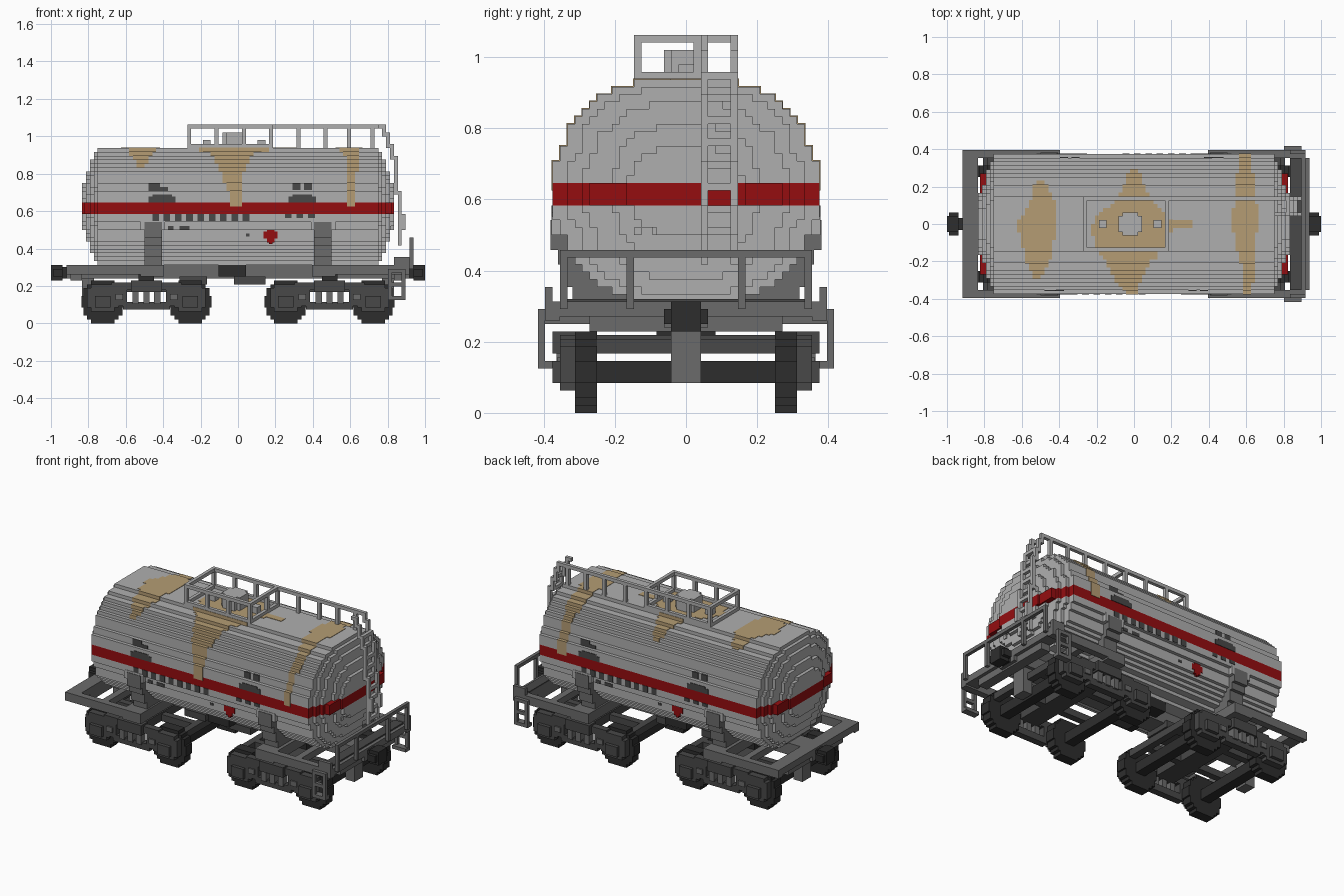
import bpy, bmesh

cube = bpy.data.objects.get("Cube")
if cube:
    bpy.data.objects.remove(cube, do_unlink=True)

V = 1 / 48  # one block; all coordinates below are in blocks


def material(name, r, g, b):
    m = bpy.data.materials.new(name)
    m.use_nodes = True
    m.diffuse_color = (r, g, b, 1)
    m.node_tree.nodes["Principled BSDF"].inputs["Base Color"].default_value = (r, g, b, 1)
    return m


LIGHT = material("light_grey", .43, .43, .43)
RED = material("stripe_red", .30, .004, .005)
RUST = material("rust_tan", .46, .335, .175)
MID = material("frame_grey", .148, .148, .148)
DARK = material("dark_grey", .065, .065, .065)
BLACK = material("soft_black", .027, .027, .027)


def build(name, boxes, *mats):
    """Make one object from (x0, x1, y0, y1, z0, z1[, material index]) blocks."""
    bm = bmesh.new()
    for b in boxes:
        x0, x1, y0, y1, z0, z1 = b[:6]
        x0, x1 = sorted((x0, x1))
        y0, y1 = sorted((y0, y1))
        if x1 - x0 < 1e-4 or y1 - y0 < 1e-4:
            continue
        vs = [bm.verts.new((x * V, y * V, z * V)) for x in (x0, x1) for y in (y0, y1) for z in (z0, z1)]
        for f in ((0, 1, 3, 2), (4, 6, 7, 5), (0, 4, 5, 1), (2, 3, 7, 6), (0, 2, 6, 4), (1, 5, 7, 3)):
            bm.faces.new([vs[i] for i in f]).material_index = b[6] if len(b) > 6 else 0
    me = bpy.data.meshes.new(name)
    bm.to_mesh(me)
    bm.free()
    for m in mats:
        me.materials.append(m)
    ob = bpy.data.objects.new(name, me)
    bpy.context.collection.objects.link(ob)
    return ob


def both(boxes, flip_x=False):
    """Mirror blocks across y, and optionally across x too."""
    out = list(boxes) + [(b[0], b[1], -b[3], -b[2], *b[4:]) for b in boxes]
    return out + [(-b[1], -b[0], *b[2:]) for b in out] if flip_x else out


# Tank: stepped rows, with smaller layers reaching further out as domed ends
HALF = [18, 18, 18, 18, 17, 17, 16, 16, 16, 15, 14, 13, 12, 10, 7]
rows = []
for length, s in ((36, 1), (37, .9), (38, .77), (39, .58), (40, .42)):
    n = round(15 * s)
    for i in range(n):
        w = round(s * HALF[min(14, int((i + .5) / s))])
        for z in (30 + i, 29 - i):
            rows.append((-length, length, -w, w, z, z + 1, int(28 <= z <= 30)))
# The stripe runs the full width of the end
rows += [(-39.5, 39.5, -13, 13, 28, 31, 1)]
build("tank", rows, LIGHT, RED)


def top_of(j):
    """Height of the tank over block column j, counted from the middle."""
    return 30 + sum(1 for w in HALF if w > j)


def span(pts, y):
    for a, b in zip(pts, pts[1:]):
        if a[0] <= y <= b[0]:
            t = (y - a[0]) / (b[0] - a[0])
            return [round(a[k] + (b[k] - a[k]) * t) for k in (1, 2)]
    return 0, 0


# Rust patches: thin cover following the steps, outline given as (y, x0, x1)
PATCHES = [
    [(-14, -26, -24), (-8, -28, -21), (0, -30, -20), (5, -27, -20), (11, -25, -23)],
    [(-18, -1.6, .5), (-14, -5, 2), (-10, -7, 4), (-6, -10, 8), (-1, -11, 10), (2, -10, 9),
     (5, -5, 5), (9, -3, 3), (14, -1, 1)],
    [(-18, 28.5, 30), (-12, 28, 31), (-5, 26, 31), (1, 25, 32), (8, 26, 31), (18, 27, 30)],
]
e = .12
rust = []
for pts in PATCHES:
    for j in range(18):
        for s in (-1, 1):
            x0, x1 = span(pts, s * (j + .5))
            rust.append((x0, x1, s * j, s * (j + 1 + e), min(top_of(j + 1), top_of(j) - .1), top_of(j) + e))
rust.append((9, 15, -1, 1, 45, 45 + e))
build("rust_patches", rust, RUST)

# Painted side marks, turned half round for the far side: (x0, x1, z0, z1)
marks = [(-23, -20, 34, 36), (-21, -18, 34, 35), (-23, -16, 31, 32.5), (-22, -17, 32.5, 33),
         (13, 20, 31, 32.5), (14, 19, 32.5, 33), (14, 16, 34.2, 36), (17, 19, 34.2, 36),
         (-18, -16.5, 24, 25), (-15, -12.5, 24, 25), (2, 3, 22.3, 23)]
marks += [(x, x + 1.7, 26.2, 28) for x in [-22 + 2.9 * i for i in range(9)]]
marks += [(x, x + 1.7, 27, 28) for x in (12, 15, 18)]
diamond = [(6.6, 10.2, 21.8, 23.5), (7.4, 9.4, 20.8, 24.4), (8, 8.8, 20.3, 25)]


def side_marks(shapes):
    out = []
    for x0, x1, z0, z1 in shapes:
        k = int(abs((z0 + z1) / 2 - 30))
        w = HALF[k]
        for s in (-1, 1):
            out.append((-s * x0, -s * x1, s * (w - .5), s * (w + .15), z0, z1))
    return out


build("side_markings", side_marks(marks), DARK)
build("red_diamonds", side_marks(diamond), RED)
build("end_plates", [(38, 39.25, y, y + 1, z, z + 1) for y in (-7, -4.5) for z in (24, 26.5)], LIGHT)

# Filling dome and small valves on top
build("filling_dome", [(-4, 2, -2, 2, 45, 49), (-3, 1, -3, 3, 45, 49)], LIGHT)
build("top_valves", [(-9, -7, -1, 1, 45, 47), (5, 7, -1, 1, 45, 47)], LIGHT)

# Top railing: fenced platform plus one long handrail to the ladder
rail = [(-13, 9, -7, -6, 50, 51), (-13, 37, 6, 7, 50, 51)]
rail += [(x, x + 1, -7, 7, z, z + 1) for x in (-13, 8) for z in (45, 50)]
rail += [(-13, 9, y, y + 1, 45, 46) for y in (-7, 6)]
rail += [(x, x + 1, 6, 7, 44, 51) for x in (-13, -6, 1, 8, 15, 22, 28, 34)]
rail += [(x, x + 1, -7, -6, 44, 51) for x in (-13, -6, 1, 8)]
rail += [(8, 9, 1, 2, 45, 51)]
build("top_railing", rail, LIGHT)

# End ladder following the domed end
ladder = []
for x, z0, z1 in ((36, 50, 51), (37, 48, 51), (38, 45, 49), (39, 42, 46), (40, 33, 43), (41, 20, 34)):
    ladder += [(x, x + 1, y, y + 1, z0, z1) for y in (2, 6)]
for z in range(21, 46, 3):
    x = 41 if z < 33 else 40 if z < 42 else 39
    ladder.append((x, x + 1, 2, 7, z, z + 1))
ladder += [(42, 43, y, y + 1, 24, 28) for y in (2, 6)]
build("end_ladder", ladder, LIGHT)

# Cradles holding the tank
cradle = []
for z in range(15, 24):
    outer = 18 if z >= 22 else 17 if z >= 20 else 16 if z >= 17 else 15
    cradle.append((19.5, 24, min(HALF[29 - z] - 1, outer - 2), outer + .3, z, z + 1))
cradle.append((19.5, 24, 17, 18.3, 24, 26))
build("tank_cradles", both(cradle, True) + [(s * 19.5, s * 24, -15, 15, 15, 16) for s in (-1, 1)], MID)
build("cradle_straps", both([(18.7, 25, 16, 18.15, 24, 26.5)], True), LIGHT)

# Underframe: centre sill, side bars, end and cross beams
frame = [(-44, 44, -3, 3, 11.5, 15)]
frame += both([(20, 44, 17, 19, 12.5, 15)], True)
for s in (-1, 1):
    frame += [(s * 40, s * 44, -19, 19, 13, 15), (s * 40, s * 43, -13, 13, 11, 13),
              (s * 19, s * 25, -19, 19, 12, 15), (s * 31, s * 33, -17, 17, 13, 15),
              (s * 37, s * 40, -2, 2, 4, 12)]
build("underframe", frame, MID)
build("end_deck", [(40, 43, -17, 17, 15, 15.4)], DARK)
build("brake_gear", [(-15, -8, -4, 4, 10, 12), (-1, 7, -4, 4, 10, 12)], DARK)
build("brake_box", [(-5, 2, -7, 7, 12, 15)], BLACK)

# End platform railing and side steps
guard = [(44, 45, -17, 17, 21, 22)]
guard += both([(44, 45, 16, 17, 14, 22), (44, 45, 7, 8, 14, 22), (40, 44, 18, 19, 15, 17)])
guard += both([(x, x + 1, 19, 20, 6, 14) for x in (38.5, 42)])
guard += both([(38.5, 43, 18, 20, 6, 7), (38.5, 43, 19, 20, 9.5, 10.5), (38.5, 43, 18, 20, 13, 14)])
build("end_guard_and_steps", guard, MID)

# Couplers
coupler = []
for s in (-1, 1):
    coupler += [(s * 44, s * 46, -1.5, 1.5, 11.5, 14.5), (s * 45, s * 48, -2, 2, 11, 15),
                (s * 45, s * 47.5, -3, 3, 12, 14)]
build("couplers", coupler, BLACK)

# Two bogies, each with two stepped wheelsets
WHEEL = [3, 4, 5, 5, 5.5, 5.5, 5.5, 5, 5, 4, 3]
for label, c in (("left", 23.5), ("right", -23.5)):
    wheels, sides = [], []
    for wx in (c - 11.2, c + 11.2):
        wheels += both([(wx - w, wx + w, 12, 15, z, z + 1) for z, w in enumerate(WHEEL)])
        wheels.append((wx - 1.5, wx + 1.5, -15, 15, 4, 7))
        # axle boxes
        sides += both([(wx - 3, wx + 3, 15, 17, 3, 10), (wx - 4, wx + 4, 15, 17, 4, 9),
                       (wx - 2, wx + 2, 17, 18, 4, 7)])
    wheels.append((c - 2, c + 2, -4, 4, 10, 13))
    build(label + "_wheelsets", wheels, BLACK)
    sides += both([(c - 9, c + 9, 15, 17, 8.5, 10.5), (c - 4, c + 4, 15, 18, 8, 11),
                   (c - 6, c + 6, 15, 17, 3.5, 5.5), (c - 8, c - 5, 15, 17, 4.5, 9),
                   (c + 5, c + 8, 15, 17, 4.5, 9)])
    sides += [(c - 3, c + 3, -15, 15, 8, 10.5), (c - 14, c + 14, -7, -5, 8, 10),
              (c - 14, c + 14, 5, 7, 8, 10), (c - 15, c - 13, -12, 12, 8, 10),
              (c + 13, c + 15, -12, 12, 8, 10)]
    build(label + "_bogie_frame", sides, DARK)
    build(label + "_springs", both([(c + x, c + x + 1.6, 15.3, 17.5, 5, 8.5) for x in (-3.6, -.8, 2)]
                                   + [(c + x, c + x + 2, 16.5, 17.4, 6, 7.5) for x in (-8, 6)]), MID)
